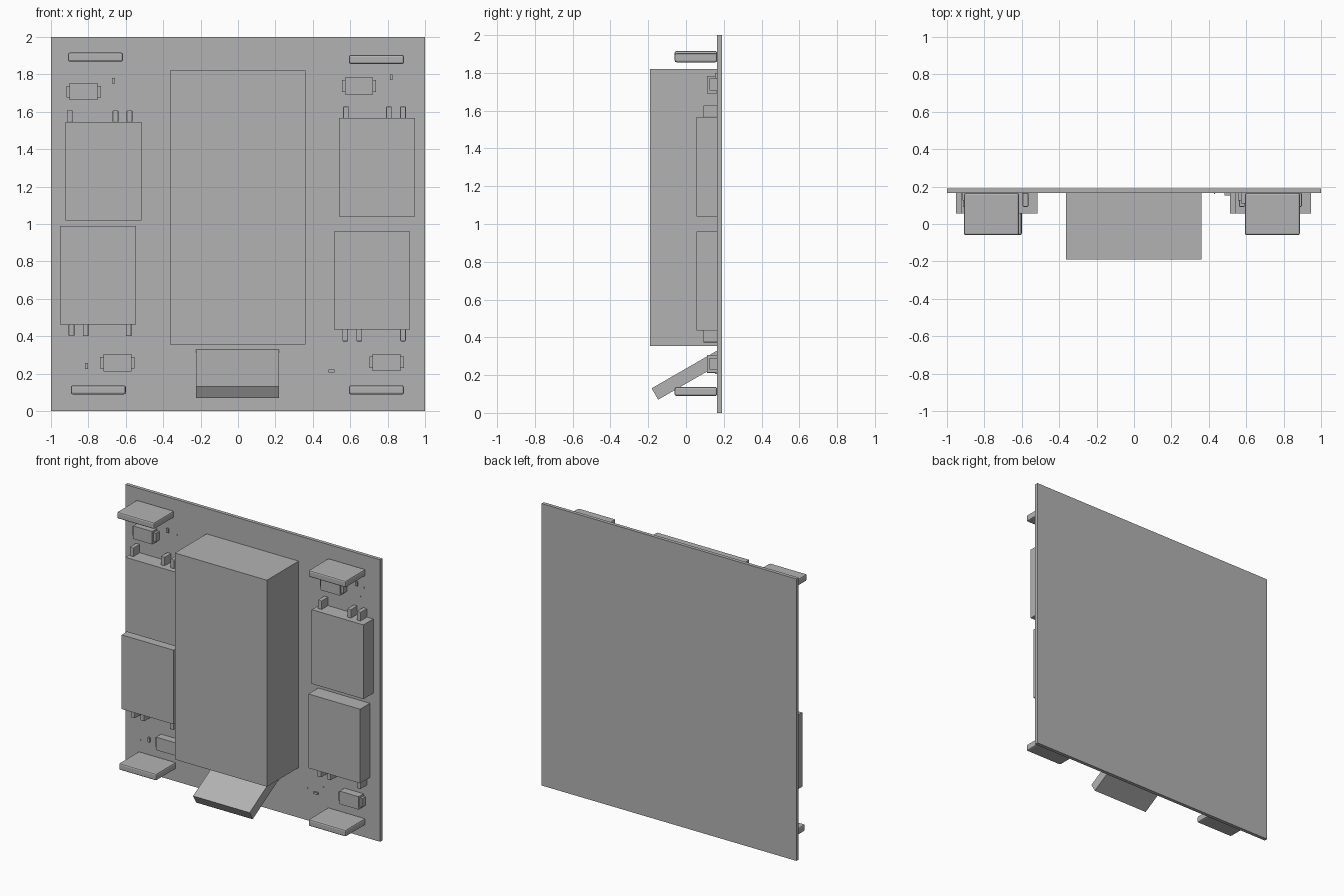
import bpy
from mathutils import Matrix

if "Cube" in bpy.data.objects:
    bpy.data.objects.remove(bpy.data.objects["Cube"], do_unlink=True)

GREY = (0.45, 0.45, 0.45, 1)
grey = bpy.data.materials.new("plain grey")
grey.use_nodes = True
grey.diffuse_color = GREY
grey.node_tree.nodes["Principled BSDF"].inputs["Base Color"].default_value = GREY

FACE = 0.165  # front surface of the board


def box(name, x, y, z, bevel=0):
    """Box from its (min, max) extent on each axis."""
    bpy.ops.mesh.primitive_cube_add(size=1)
    ob = bpy.context.object
    ob.name = name
    size = [b - a for a, b in (x, y, z)]
    mid = [(a + b) / 2 for a, b in (x, y, z)]
    ob.data.transform(Matrix.Translation(mid) @ Matrix.Diagonal((*size, 1)))
    ob.data.materials.append(grey)
    if bevel:
        mod = ob.modifiers.new("edge", "BEVEL")
        mod.width = bevel
        mod.segments = 2
    return ob


def mounted(name, x, z, w, h, depth, bevel=0):
    """Box centred at x, z and standing off the board by depth."""
    return box(name, (x - w / 2, x + w / 2), (FACE - depth, FACE),
               (z - h / 2, z + h / 2), bevel)


# Board and large central housing
box("board", (-1, 1), (FACE, 0.19), (0, 2))
box("central_housing", (-0.363, 0.36), (-0.19, FACE), (0.355, 1.82))

# Slanted plate below the housing, extruded from its side profile
profile = [(FACE, 0.33), (-0.182, 0.13), (-0.147, 0.07), (FACE, 0.25)]
n = len(profile)
verts = [(x, y, z) for x in (-0.225, 0.218) for y, z in profile]
faces = [tuple(range(n))[::-1], tuple(range(n, 2 * n))]
faces += [(i, (i + 1) % n, (i + 1) % n + n, i + n) for i in range(n)]
mesh = bpy.data.meshes.new("slanted_plate")
mesh.from_pydata(verts, [], faces)
mesh.materials.append(grey)
plate = bpy.data.objects.new("slanted_plate", mesh)
bpy.context.collection.objects.link(plate)
bpy.context.view_layer.objects.active = plate
bpy.ops.object.select_all(action="DESELECT")
plate.select_set(True)
bpy.ops.object.mode_set(mode="EDIT")
bpy.ops.mesh.select_all(action="SELECT")
bpy.ops.mesh.normals_make_consistent(inside=False)
bpy.ops.object.mode_set(mode="OBJECT")

# Relay blocks: name, centre, side the pins leave from, pin positions
relays = [
    ("upper_right", -0.72, 1.283, 1, (-0.90, -0.655, -0.58)),
    ("lower_right", -0.748, 0.725, -1, (-0.89, -0.815, -0.585)),
    ("upper_left", 0.743, 1.303, 1, (0.577, 0.807, 0.882)),
    ("lower_left", 0.717, 0.698, -1, (0.573, 0.648, 0.882)),
]
for name, x, z, side, pins in relays:
    mounted(name + "_relay", x, z, 0.406, 0.526, 0.11)
    for i, px in enumerate(pins):
        mounted(f"{name}_relay_pin_{i + 1}", px, z + side * 0.293,
                0.03, 0.064, 0.073, 0.004)

# Small components: a body with a terminal block passing through both ends
for name, x, z in [("upper_right", -0.825, 1.708), ("upper_left", 0.647, 1.738),
                   ("lower_right", -0.645, 0.258), ("lower_left", 0.795, 0.26)]:
    mounted(name + "_chip", x, z, 0.15, 0.092, 0.055)
    mounted(name + "_chip_terminals", x, z, 0.184, 0.062, 0.04)

# Projecting corner shelves
for name, x, z in [("upper_right", -0.762, 1.892), ("upper_left", 0.74, 1.88),
                   ("lower_right", -0.747, 0.113), ("lower_left", 0.74, 0.113)]:
    box(name + "_shelf", (x - 0.147, x + 0.147), (-0.06, FACE),
        (z - 0.024, z + 0.024), 0.01)

# Tiny resistors and pads
for i, (x, z, w, h) in enumerate([
        (-0.665, 1.765, 0.016, 0.03), (0.82, 1.785, 0.014, 0.03),
        (-0.81, 0.242, 0.014, 0.032), (0.5, 0.214, 0.03, 0.014)]):
    mounted(f"resistor_{i + 1}", x, z, w, h, 0.012)
for i, (x, z) in enumerate([(-0.594, 1.75), (0.845, 1.7), (0.875, 1.77),
                            (-0.88, 0.22), (0.43, 0.23), (0.555, 0.27)]):
    mounted(f"pad_{i + 1}", x, z, 0.006, 0.006, 0.004)
